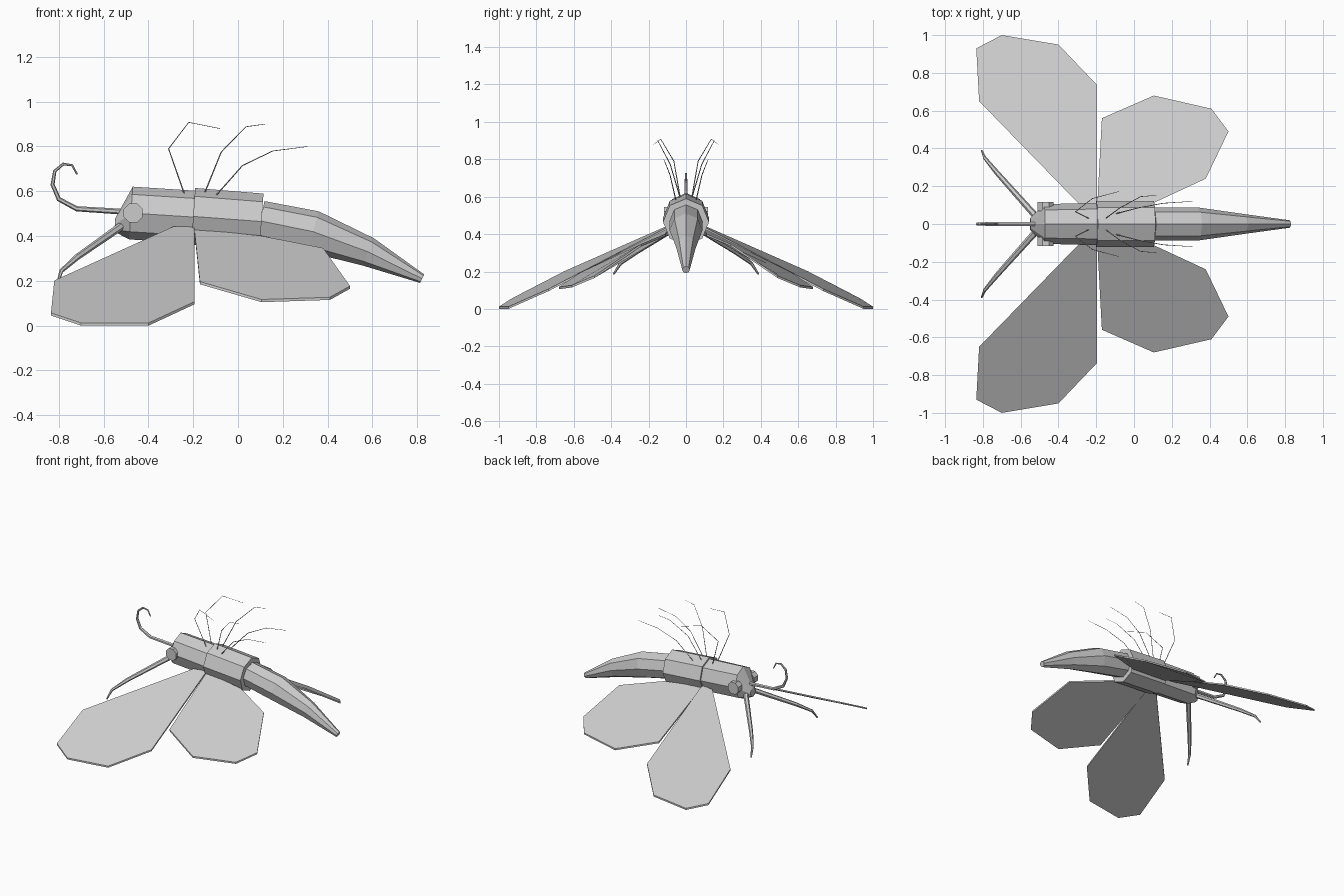
import bpy, bmesh, math
from mathutils import Vector

cube = bpy.data.objects.get("Cube")
if cube:
    bpy.data.objects.remove(cube, do_unlink=True)

grey = bpy.data.materials.new("plain_grey")
grey.use_nodes = True
GREY = (0.6, 0.6, 0.6, 1)
grey.diffuse_color = GREY
bsdf = next(n for n in grey.node_tree.nodes if n.type == 'BSDF_PRINCIPLED')
bsdf.inputs["Base Color"].default_value = GREY
bsdf.inputs["Roughness"].default_value = 0.8


def finish(name, bm, mirror=False):
    bmesh.ops.recalc_face_normals(bm, faces=bm.faces)
    me = bpy.data.meshes.new(name)
    bm.to_mesh(me)
    bm.free()
    me.materials.append(grey)
    ob = bpy.data.objects.new(name, me)
    bpy.context.scene.collection.objects.link(ob)
    if mirror:
        mod = ob.modifiers.new("mirror_y", 'MIRROR')
        mod.use_axis = (False, True, False)
        mod.use_mirror_merge = False
    return ob


def loft(name, path, sizes, sides, mirror=False, axis=None):
    """Skin rings along a path; each size is (sideways radius, upward radius)."""
    bm = bmesh.new()
    pts = [Vector(p) for p in path]
    rings = []
    for i, (p, (ry, rz)) in enumerate(zip(pts, sizes)):
        a, b = pts[max(i - 1, 0)], pts[min(i + 1, len(pts) - 1)]
        t = Vector(axis) if axis else b - a
        t.normalize()
        side = Vector((0, 1, 0))
        side = (side - t * side.dot(t)).normalized()
        up = t.cross(side)
        ring = []
        for k in range(sides):
            w = 2 * math.pi * k / sides
            ring.append(bm.verts.new(p + side * ry * math.sin(w) + up * rz * math.cos(w)))
        rings.append(ring)
    for r, s in zip(rings, rings[1:]):
        for k in range(sides):
            j = (k + 1) % sides
            bm.faces.new((r[k], r[j], s[j], s[k]))
    bm.faces.new(rings[0])
    bm.faces.new(rings[-1])
    return finish(name, bm, mirror)


def tube(name, path, r0, r1, sides, mirror=False):
    n = len(path) - 1
    radii = [r0 + (r1 - r0) * i / n for i in range(n + 1)]
    return loft(name, path, [(r, r) for r in radii], sides, mirror)


def wing(name, outline, thick=0.012):
    bm = bmesh.new()
    face = bm.faces.new([bm.verts.new(p) for p in outline])
    new = bmesh.ops.extrude_face_region(bm, geom=[face])["geom"]
    bmesh.ops.translate(bm, vec=(0, 0, thick),
                        verts=[v for v in new if isinstance(v, bmesh.types.BMVert)])
    return finish(name, bm, True)


# Body: head cap, two thorax sections and curved abdomen, all eight-sided
slope = (1, 0, -0.07)
loft("head", [(-0.55, 0, 0.45), (-0.478, 0, 0.503)],
     [(0.03, 0.03), (0.105, 0.118)], 8, axis=slope)
loft("front_thorax", [(-0.478, 0, 0.503), (-0.2, 0, 0.485)],
     [(0.105, 0.118), (0.112, 0.118)], 8, axis=slope)
loft("rear_thorax", [(-0.2, 0, 0.488), (0.105, 0, 0.465)],
     [(0.123, 0.127), (0.123, 0.125)], 8, axis=slope)
loft("abdomen",
     [(0.10, 0, 0.468), (0.335, 0, 0.42), (0.58, 0, 0.33), (0.822, 0, 0.21)],
     [(0.088, 0.09), (0.088, 0.094), (0.053, 0.066), (0.02, 0.021)], 8)

# Eyes: short eight-sided discs on both sides of the head
bm = bmesh.new()
rims = [[bm.verts.new((-0.468 + 0.046 * math.cos(math.pi * (k + 0.5) / 4), y,
                       0.503 + 0.046 * math.sin(math.pi * (k + 0.5) / 4)))
         for k in range(8)] for y in (0.07, 0.117)]
for k in range(8):
    j = (k + 1) % 8
    bm.faces.new((rims[0][k], rims[0][j], rims[1][j], rims[1][k]))
for rim in rims:
    bm.faces.new(rim)
finish("eyes", bm, True)

# Curled mouth tube
tube("proboscis",
     [(-0.50, 0, 0.508), (-0.72, 0, 0.522), (-0.80, 0, 0.565), (-0.828, 0, 0.63),
      (-0.818, 0, 0.69), (-0.78, 0, 0.722), (-0.74, 0, 0.716), (-0.718, 0, 0.675)],
     0.013, 0.004, 6)

# Antennae sweeping forward and down
tube("antennae",
     [(-0.51, 0.03, 0.452), (-0.72, 0.265, 0.305), (-0.79, 0.35, 0.243), (-0.806, 0.388, 0.185)],
     0.018, 0.005, 6, True)

# Wings: thin drooping plates
wing("front_wings",
     [(-0.195, 0.09, 0.43), (-0.29, 0.105, 0.43), (-0.82, 0.65, 0.19), (-0.835, 0.93, 0.045),
      (-0.70, 1.0, 0.0), (-0.40, 0.95, 0.0), (-0.195, 0.735, 0.095)])
wing("hind_wings",
     [(-0.195, 0.09, 0.42), (-0.17, 0.56, 0.185), (0.105, 0.68, 0.105), (0.41, 0.61, 0.115),
      (0.50, 0.49, 0.165), (0.38, 0.24, 0.335), (0.10, 0.11, 0.39)])

# Three pairs of hair-thin legs
legs = {
    "front_legs": [(-0.24, 0.03, 0.59), (-0.31, 0.065, 0.79), (-0.22, 0.135, 0.908), (-0.08, 0.172, 0.88)],
    "middle_legs": [(-0.15, 0.03, 0.59), (-0.075, 0.085, 0.775), (0.035, 0.145, 0.888), (0.12, 0.152, 0.90)],
    "rear_legs": [(-0.095, 0.055, 0.585), (0.02, 0.085, 0.715), (0.155, 0.11, 0.78), (0.31, 0.12, 0.80)],
}
for name, path in legs.items():
    tube(name, path, 0.003, 0.0012, 4, True)
